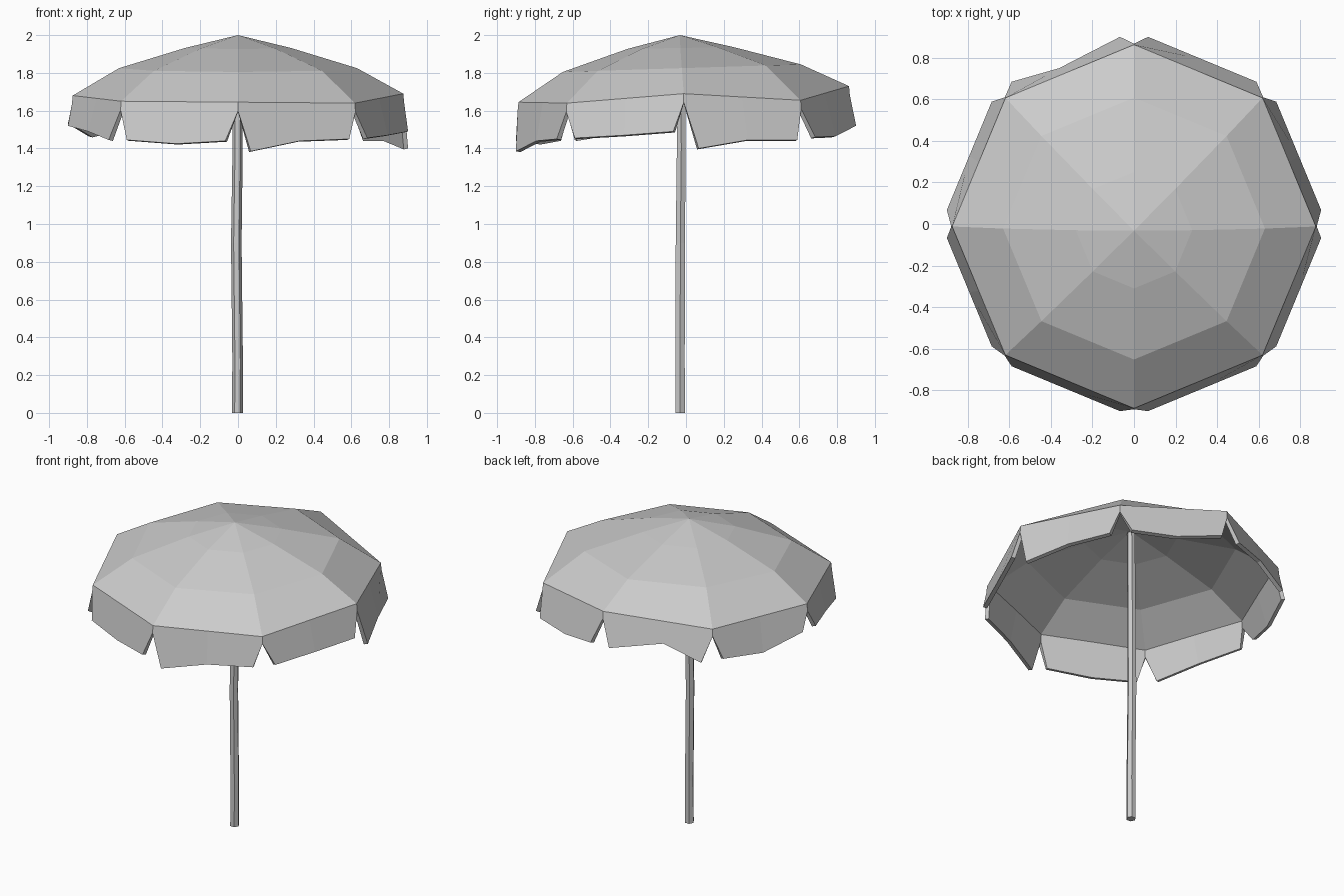
import bpy
import bmesh
from math import sin, cos, radians
from mathutils import Vector

cube = bpy.data.objects.get("Cube")
if cube:
    bpy.data.objects.remove(cube, do_unlink=True)

grey = bpy.data.materials.new("plain_grey")
grey.use_nodes = True
grey.diffuse_color = (0.6, 0.6, 0.6, 1)
grey.node_tree.nodes["Principled BSDF"].inputs["Base Color"].default_value = (0.6, 0.6, 0.6, 1)

SIDES = 8
STEP = 360 / SIDES


def polar(angle, radius, z, cx=0.0, cy=0.0):
    a = radians(angle)
    return Vector((cx + radius * cos(a), cy + radius * sin(a), z))


def finish(bm, name, thickness=0):
    mesh = bpy.data.meshes.new(name)
    bm.to_mesh(mesh)
    bm.free()
    mesh.materials.append(grey)
    obj = bpy.data.objects.new(name, mesh)
    bpy.context.collection.objects.link(obj)
    if thickness:
        mod = obj.modifiers.new("thickness", 'SOLIDIFY')
        mod.thickness = thickness
        mod.offset = -1
    return obj


def bridge(bm, lower, upper):
    n = len(lower)
    for i in range(n):
        j = (i + 1) % n
        bm.faces.new((lower[i], lower[j], upper[j], upper[i]))


# Uneven rim heights, one for each rib, counter-clockwise from +x
rim_z = [1.69, 1.655, 1.73, 1.68, 1.68, 1.65, 1.645, 1.64]
rim = [polar(i * STEP, 0.875, z, cy=-0.012) for i, z in enumerate(rim_z)]

# Canopy: three rings closing on an off-centre peak
bm = bmesh.new()
rings = [[bm.verts.new(p) for p in rim]]
for radius, z, tilt, cy in ((0.63, 1.825, 0.02, -0.022), (0.28, 1.932, 0.005, -0.03)):
    ring = []
    for i in range(SIDES):
        p = polar(i * STEP, radius, z, cy=cy)
        p.z += tilt * sin(radians(i * STEP))
        ring.append(bm.verts.new(p))
    rings.append(ring)
for lower, upper in zip(rings, rings[1:]):
    bridge(bm, lower, upper)
peak = bm.verts.new((0, -0.032, 2.0))
for i in range(SIDES):
    bm.faces.new((rings[-1][i], rings[-1][(i + 1) % SIDES], peak))
finish(bm, "canopy", 0.015)

# Skirt: one ragged flap per side (start, middle and end heights)
flap_z = [(1.40, 1.445, 1.445), (1.46, 1.465, 1.52), (1.52, 1.57, 1.48),
          (1.495, 1.465, 1.53), (1.52, 1.49, 1.445), (1.445, 1.425, 1.44),
          (1.385, 1.44, 1.45), (1.455, 1.47, 1.49)]
bm = bmesh.new()
top = [bm.verts.new(p) for p in rim]
notch = [bm.verts.new(p * 1.005 - Vector((0, 0, 0.055))) for p in rim]
for i, (z_start, z_mid, z_end) in enumerate(flap_z):
    j = (i + 1) % SIDES
    start = polar(i * STEP + 4.3, 0.903, z_start)
    end = polar((i + 1) * STEP - 4.3, 0.903, z_end)
    mid = (start + end) / 2
    mid.z = z_mid
    if i == 2:  # the flap that curls inward
        mid.x, mid.y = -0.36, 0.75
    start, mid, end = (bm.verts.new(p) for p in (start, mid, end))
    top_mid = bm.verts.new((rim[i] + rim[j]) / 2)
    bm.faces.new((top[i], notch[i], start, mid, top_mid))
    bm.faces.new((top_mid, mid, end, notch[j], top[j]))
finish(bm, "skirt", 0.025)

# Pole: slightly crooked six-sided post
bm = bmesh.new()
pole_rings = []
for z, cx, cy, r in ((0, -0.003, -0.031, 0.029), (0.28, -0.002, -0.031, 0.028),
                     (0.9, -0.009, -0.030, 0.028), (1.4, -0.002, -0.025, 0.027),
                     (1.97, 0.0, -0.028, 0.025)):
    pole_rings.append([bm.verts.new(polar(k * 60, r, z, cx, cy)) for k in range(6)])
for lower, upper in zip(pole_rings, pole_rings[1:]):
    bridge(bm, lower, upper)
bm.faces.new(pole_rings[0][::-1])
bm.faces.new(pole_rings[-1])
finish(bm, "pole")
